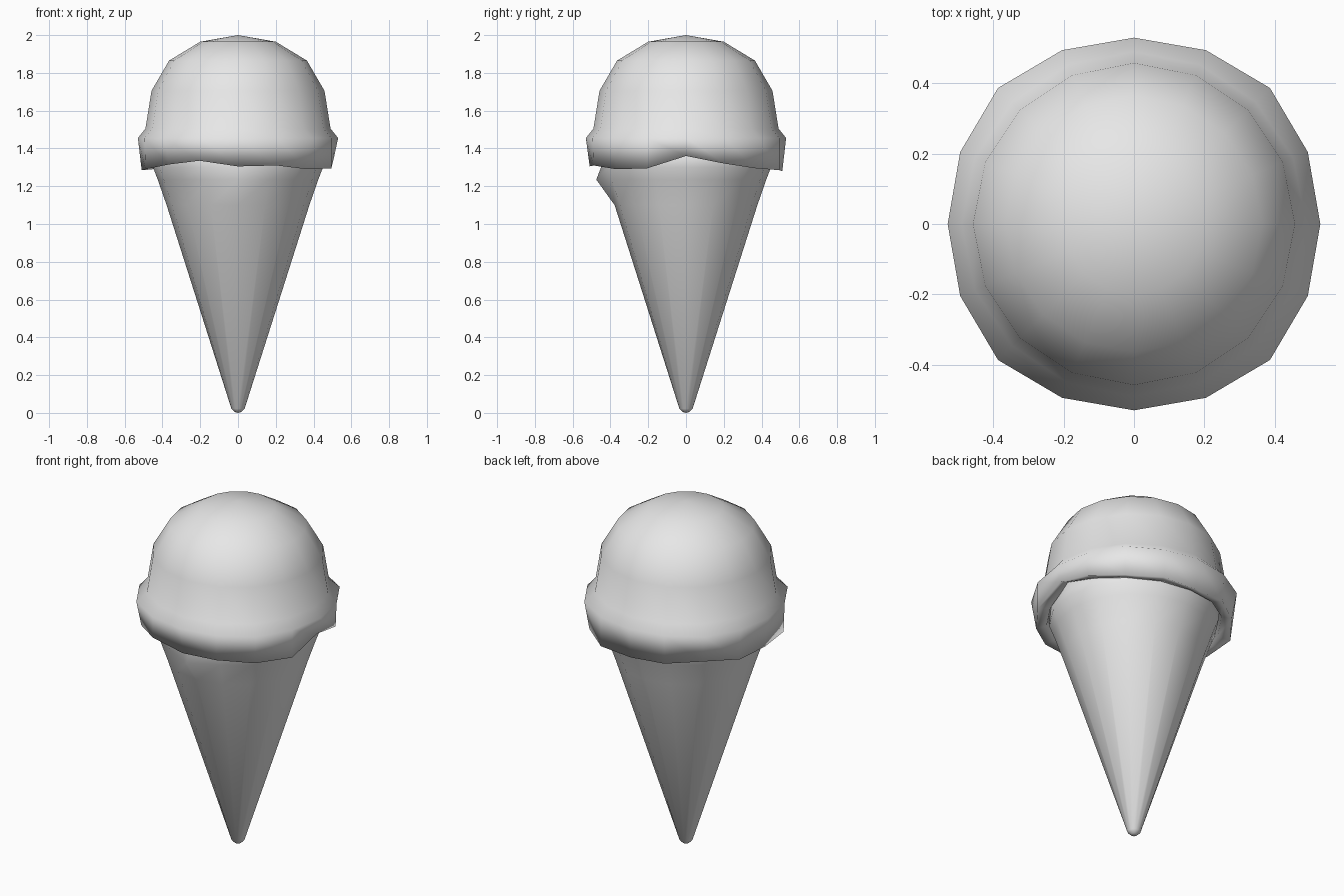
import bpy, bmesh, math

if "Cube" in bpy.data.objects:
    bpy.data.objects.remove(bpy.data.objects["Cube"])

SIDES = 16

grey = bpy.data.materials.new("plain_grey")
grey.diffuse_color = (0.8, 0.8, 0.8, 1)
grey.use_nodes = True
grey.node_tree.nodes["Principled BSDF"].inputs["Base Color"].default_value = grey.diffuse_color


def lathe(name, rings, start=None, end=None):
    """Skin rings of points; optionally close the first and last with a pole."""
    bm = bmesh.new()
    loops = [[bm.verts.new(p) for p in ring] for ring in rings]
    for a, b in zip(loops, loops[1:]):
        for i in range(SIDES):
            j = (i + 1) % SIDES
            bm.faces.new((a[i], a[j], b[j], b[i]))
    for pole, loop in ((start, loops[0]), (end, loops[-1])):
        if pole is not None:
            tip = bm.verts.new((0, 0, pole))
            for i in range(SIDES):
                bm.faces.new((loop[i], loop[(i + 1) % SIDES], tip))
    bmesh.ops.recalc_face_normals(bm, faces=bm.faces)
    mesh = bpy.data.meshes.new(name)
    bm.to_mesh(mesh)
    bm.free()
    for poly in mesh.polygons:
        poly.use_smooth = True
    mesh.materials.append(grey)
    obj = bpy.data.objects.new(name, mesh)
    bpy.context.collection.objects.link(obj)
    return obj


def point(i, r, z):
    a = 2 * math.pi * i / SIDES
    return (r * math.cos(a), r * math.sin(a), z)


def ring(r, z):
    return [point(i, r, z) for i in range(SIDES)]


# Cone: rounded tip, straight wall, flared mouth with a small folded lip in front
FRONT = 12
mouth = ring(0.425, 1.235)
mouth[FRONT] = point(FRONT, 0.475, 1.235)
lathe("cone",
      [ring(0.018, 0.005), ring(0.035, 0.022), ring(0.378, 1.1), mouth,
       ring(0.45, 1.3), ring(0.455, 1.42)],
      start=0.0, end=1.42)

# Scoop: dome running into a bulging skirt with an uneven melted hem
hem = [1.36, 1.32, 1.295, 1.285, 1.28, 1.29, 1.30, 1.285,
       1.285, 1.29, 1.315, 1.335, 1.305, 1.31, 1.29, 1.295]
bulge = [0.53, 0.535, 0.547, 0.535]
hem_radius = [0.51, 0.53, 0.52, 0.535]
lathe("ice_cream_scoop",
      [ring(0.2, 1.965), ring(0.365, 1.865), ring(0.458, 1.705), ring(0.49, 1.505),
       [point(i, bulge[i % 4], 1.455) for i in range(SIDES)],
       [point(i, hem_radius[i % 4], z) for i, z in enumerate(hem)],
       [point(i, 0.465, z + 0.015) for i, z in enumerate(hem)],
       ring(0.44, 1.4)],
      start=2.0, end=1.4)
